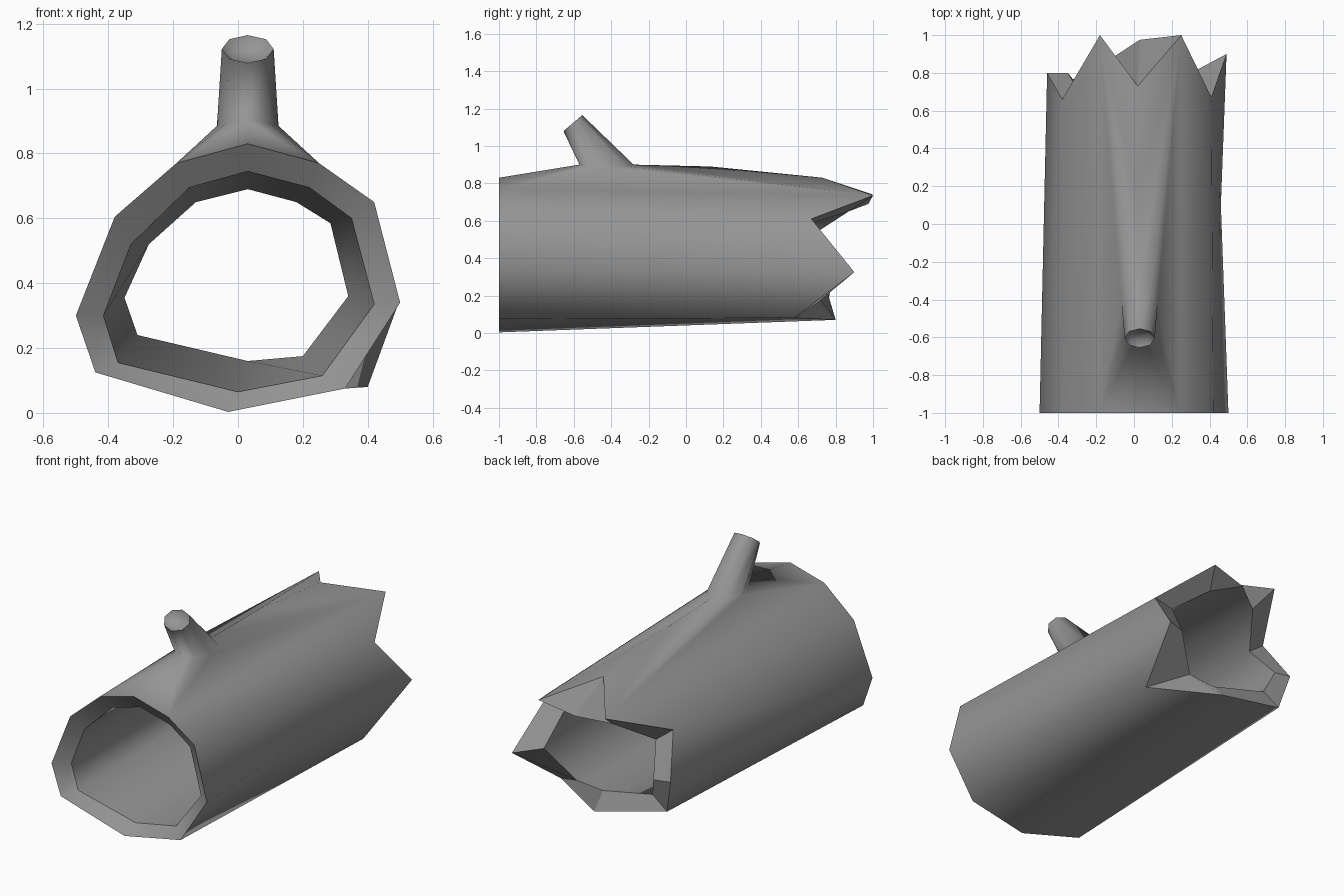
import bpy, bmesh
from math import sin, cos, pi
from mathutils import Vector

cube = bpy.data.objects.get("Cube")
if cube:
    bpy.data.objects.remove(cube)

bark = bpy.data.materials.new("grey_wood")
bark.use_nodes = True
grey = (0.3, 0.3, 0.3, 1)
bark.diffuse_color = grey
bark.node_tree.nodes["Principled BSDF"].inputs["Base Color"].default_value = grey

# Rings run clockwise from the top; x, z for the sawn end, x, y, z for the splintered end
SAWN_OUT = [(.03, .83), (.25, .77), (.42, .65), (.5, .34), (.33, .075),
            (-.03, .003), (-.44, .125), (-.5, .3), (-.38, .605), (-.19, .77)]
SAWN_IN = [(.03, .745), (.22, .695), (.35, .6), (.42, .335), (.26, .115),
           (0, .065), (-.37, .155), (-.415, .3), (-.33, .52), (-.15, .695)]
TORN_OUT = [(.02, .73, .83), (.25, 1, .735), (.41, .67, .61), (.49, .9, .325), (.4, .58, .08),
            (.03, .8, .07), (-.41, .76, .17), (-.46, .8, .37), (-.38, .66, .6), (-.18, 1, .74)]
TORN_IN = [(.03, .975, .69), (.18, .87, .65), (.285, .67, .585), (.34, .82, .36), (.2, .72, .175),
           (.03, .72, .16), (-.31, .75, .24), (-.35, .8, .355), (-.275, .67, .52), (-.13, .87, .65)]
N = len(SAWN_OUT)

bm = bmesh.new()


def ring(points):
    return [bm.verts.new(p) for p in points]


def face(*verts, smooth=True):
    f = bm.faces.new(verts)
    f.smooth = smooth
    return f


def bridge(a, b, skip=(), smooth=True):
    for i in range(len(a)):
        if i not in skip:
            j = (i + 1) % len(a)
            face(a[i], a[j], b[j], b[i], smooth=smooth)


def fan(apex, chain):
    for p, q in zip(chain, chain[1:]):
        face(apex, p, q)


def crease(loop):
    for i, v in enumerate(loop):
        edge = bm.edges.get((v, loop[(i + 1) % len(loop)]))
        if edge:
            edge.smooth = False


sawn_out = ring((x, -1, z) for x, z in SAWN_OUT)
sawn_in = ring((x, -.94, z) for x, z in SAWN_IN)
torn_out = ring(TORN_OUT)
torn_in = ring(TORN_IN)

# Hollow trunk: bark, bore and both rims
bridge(sawn_out, torn_out, skip=(0, 2, 3, N - 1))
bridge(sawn_in, torn_in)
bridge(sawn_out, sawn_in)
bridge(torn_out, torn_in, smooth=False)

# Shallow dent along the right side
dent = bm.verts.new((.46, .1, .34))
fan(dent, [sawn_out[3], sawn_out[2], torn_out[2], torn_out[3]])
fan(dent, [torn_out[3], torn_out[4], sawn_out[4], sawn_out[3]])

# Branch stub: eight-sided, leaning forward, with a sunken end
SIDES = 8
angles = [2 * pi * i / SIDES for i in range(SIDES)]
axis = Vector((0, -.65, .76))
slope = Vector((0, .76, .65))
tip_centre = Vector((.03, -.605, 1.122))


def tip_ring(scale, depth):
    return ring(tip_centre - axis * depth + scale * (Vector((.08 * sin(a), 0, 0)) - slope * (.066 * cos(a)))
                for a in angles)


base = ring((.03 + .095 * sin(a), -.425 - .145 * cos(a), .9 - .015 * sin(a) ** 2) for a in angles)
tip = tip_ring(1, 0)
hollow = tip_ring(.65, .025)
bridge(base, tip)
bridge(tip, hollow)
face(*hollow)

# Swollen top of the trunk, joined to the foot of the branch
ridge = bm.verts.new((.02, .13, .89))
for near, far, step in ((sawn_out[1], torn_out[1], 1), (sawn_out[-1], torn_out[-1], -1)):
    foot = [base[step * i] for i in range(5)]
    fan(near, [sawn_out[0]] + foot[:3])
    face(near, foot[2], far)
    fan(far, foot[2:] + [ridge, torn_out[0]])

bmesh.ops.recalc_face_normals(bm, faces=bm.faces)
for loop in (sawn_out, sawn_in, torn_out, torn_in, tip):
    crease(loop)

mesh = bpy.data.meshes.new("hollow_log")
bm.to_mesh(mesh)
bm.free()
mesh.materials.append(bark)
log = bpy.data.objects.new("hollow_log", mesh)
bpy.context.collection.objects.link(log)
